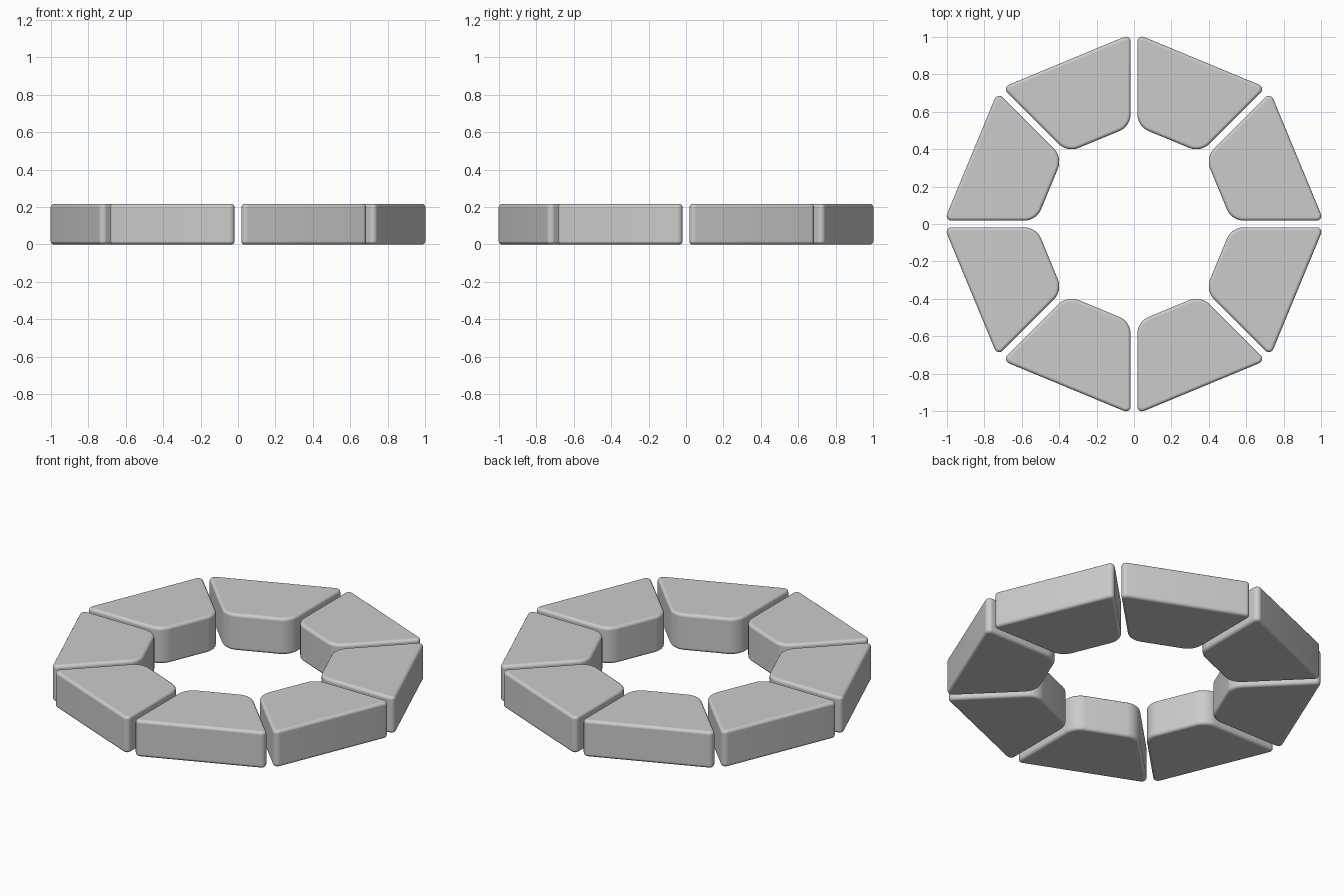
import bpy, bmesh
from math import pi, sin, cos, tan
from mathutils import Vector

if "Cube" in bpy.data.objects:
    bpy.data.objects.remove(bpy.data.objects["Cube"])

N = 8                      # wedges in the ring
HEIGHT = 0.217
GAP = 0.018                # half the gap between neighbours
OUTER, INNER = 0.944, 0.489  # distance of outer and inner chords from centre
R_OUT, R_IN = 0.026, 0.10    # plan corner radii
A = pi / N                 # half angle of a wedge


def fillet(prev, corner, nxt, radius, steps=10):
    """Arc that rounds a convex corner of the outline."""
    a, b = (prev - corner).normalized(), (nxt - corner).normalized()
    ang = a.angle(b)
    centre = corner + (a + b).normalized() * (radius / sin(ang / 2))
    start = corner + a * (radius / tan(ang / 2)) - centre
    end = corner + b * (radius / tan(ang / 2)) - centre
    sweep = pi - ang
    return [centre + (start * sin((1 - k / steps) * sweep)
                      + end * sin(k / steps * sweep)) / sin(sweep)
            for k in range(steps + 1)]


def side_y(x):
    """Half width of a wedge at x, wedge pointing along +x."""
    return x * tan(A) - GAP / cos(A)


# Rounded trapezoid outline, counter-clockwise
corners = [Vector((INNER, -side_y(INNER))), Vector((OUTER, -side_y(OUTER))),
           Vector((OUTER, side_y(OUTER))), Vector((INNER, side_y(INNER)))]
radii = [R_IN, R_OUT, R_OUT, R_IN]
outline = []
for i in range(4):
    outline += fillet(corners[i - 1], corners[i], corners[(i + 1) % 4], radii[i])

# Extruded wedge
bm = bmesh.new()
base = bm.faces.new([bm.verts.new((p.x, p.y, 0)) for p in outline])
ext = bmesh.ops.extrude_face_region(bm, geom=[base])
bmesh.ops.translate(bm, vec=(0, 0, HEIGHT),
                    verts=[v for v in ext["geom"] if isinstance(v, bmesh.types.BMVert)])
if not any(f.normal.z < -0.5 for f in bm.faces):
    bm.faces.new([v for v in bm.verts if v.co.z < 0.001])
bmesh.ops.recalc_face_normals(bm, faces=bm.faces)
mesh = bpy.data.meshes.new("ring_wedge")
bm.to_mesh(mesh)
bm.free()
mesh.shade_smooth()

# Ring of wedges with softened rims
for i in range(N):
    wedge = bpy.data.objects.new(f"ring_wedge_{i + 1}", mesh)
    bpy.context.collection.objects.link(wedge)
    wedge.rotation_euler.z = A + i * 2 * A
    bevel = wedge.modifiers.new("soft_rim", 'BEVEL')
    bevel.width = 0.018
    bevel.segments = 4
    bevel.limit_method = 'ANGLE'
    bevel.angle_limit = 0.9
    bevel.harden_normals = True
